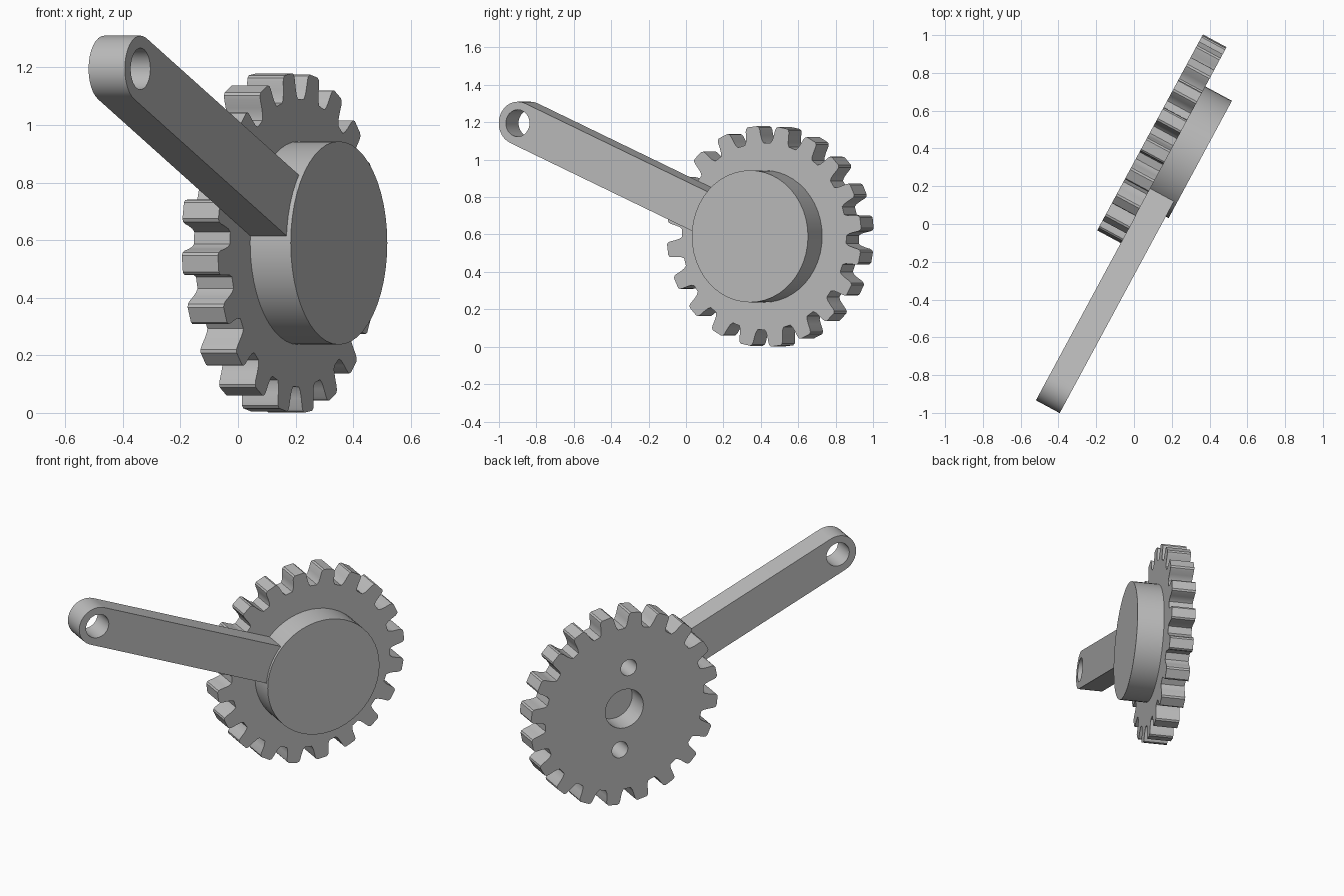
import bpy
import bmesh
from math import sin, cos, tau, radians, atan2, hypot
from mathutils import Matrix, Vector

cube = bpy.data.objects.get("Cube")
if cube:
    bpy.data.objects.remove(cube)

grey = bpy.data.materials.new("plain_grey")
grey.use_nodes = True
colour = (0.5, 0.5, 0.5, 1)
grey.diffuse_color = colour
grey.node_tree.nodes["Principled BSDF"].inputs["Base Color"].default_value = colour

# Upright working plane: across the gear, up, and along its axle
across = Vector((0.475, 0.88, 0)).normalized()
up = Vector((0, 0, 1))
axle = across.cross(up)
PLACE = Matrix((across, up, axle)).transposed().to_4x4()
PLACE.translation = (0.085, 0.485, 0.59)


def circle(radius, centre=(0, 0), sides=32):
    return [(centre[0] + radius * cos(tau * i / sides),
             centre[1] + radius * sin(tau * i / sides)) for i in range(sides)]


def slab(name, outline, start, end):
    """Extrude a flat outline along the axle."""
    bm = bmesh.new()
    face = bm.faces.new([bm.verts.new((p, q, start)) for p, q in outline])
    grown = bmesh.ops.extrude_face_region(bm, geom=[face], use_keep_orig=True)
    verts = [g for g in grown["geom"] if isinstance(g, bmesh.types.BMVert)]
    bmesh.ops.translate(bm, verts=verts, vec=(0, 0, end - start))
    bmesh.ops.recalc_face_normals(bm, faces=bm.faces)
    mesh = bpy.data.meshes.new(name)
    bm.to_mesh(mesh)
    bm.free()
    mesh.materials.append(grey)
    obj = bpy.data.objects.new(name, mesh)
    obj.matrix_world = PLACE
    bpy.context.collection.objects.link(obj)
    return obj


def activate(obj):
    bpy.ops.object.select_all(action="DESELECT")
    obj.select_set(True)
    bpy.context.view_layer.objects.active = obj


def drill(obj, radius, centre, start, end):
    cutter = slab("hole_cutter", circle(radius, centre), start, end)
    cutter.hide_render = True
    mod = obj.modifiers.new("hole", "BOOLEAN")
    mod.operation = "DIFFERENCE"
    mod.solver = "EXACT"
    mod.object = cutter
    activate(obj)
    bpy.ops.object.modifier_apply(modifier=mod.name)
    bpy.data.objects.remove(cutter)


GEAR_DEPTH = 0.142
ARM_FRONT = 0.285
HUB_FRONT = 0.302

# Gear wheel: twenty rounded teeth, an axle hole and two pin holes
half_tooth = [(0.5, 6.6), (0.515, 5.5), (0.54, 4.8), (0.57, 4.3),
              (0.584, 3.8), (0.591, 2.8)]
tooth = [(r, -a) for r, a in half_tooth] + [(r, a) for r, a in reversed(half_tooth)]
outline = []
for i in range(20):
    for r, a in tooth:
        angle = radians(7 + 18 * i + a)
        outline.append((r * cos(angle), r * sin(angle)))
gear = slab("gear_wheel", outline, 0, GEAR_DEPTH)
drill(gear, 0.12, (0, 0), -0.1, 0.2)
for side in (1, -1):
    drill(gear, 0.05, (-0.028 * side, 0.25 * side), -0.1, 0.2)

# Hub disc on the front of the gear
hub = slab("hub", circle(0.353, sides=48), GEAR_DEPTH, HUB_FRONT)

# Crank arm running outward from the hub, with a rounded drilled end
END = (-1.42, 0.605)
HALF_WIDTH = 0.115
length = hypot(*END)
heading = atan2(END[1], END[0])
flat = [(0.3, -HALF_WIDTH)]
for i in range(17):
    a = tau * (i / 32 - 0.25)
    flat.append((length + HALF_WIDTH * cos(a), HALF_WIDTH * sin(a)))
flat.append((0.3, HALF_WIDTH))
turned = [(p * cos(heading) - q * sin(heading), p * sin(heading) + q * cos(heading))
          for p, q in flat]
arm = slab("crank_arm", turned, GEAR_DEPTH, ARM_FRONT)
drill(arm, 0.072, END, 0, 0.5)

for part in (gear, hub, arm):
    activate(part)
    bpy.ops.object.shade_smooth_by_angle(angle=radians(32))
